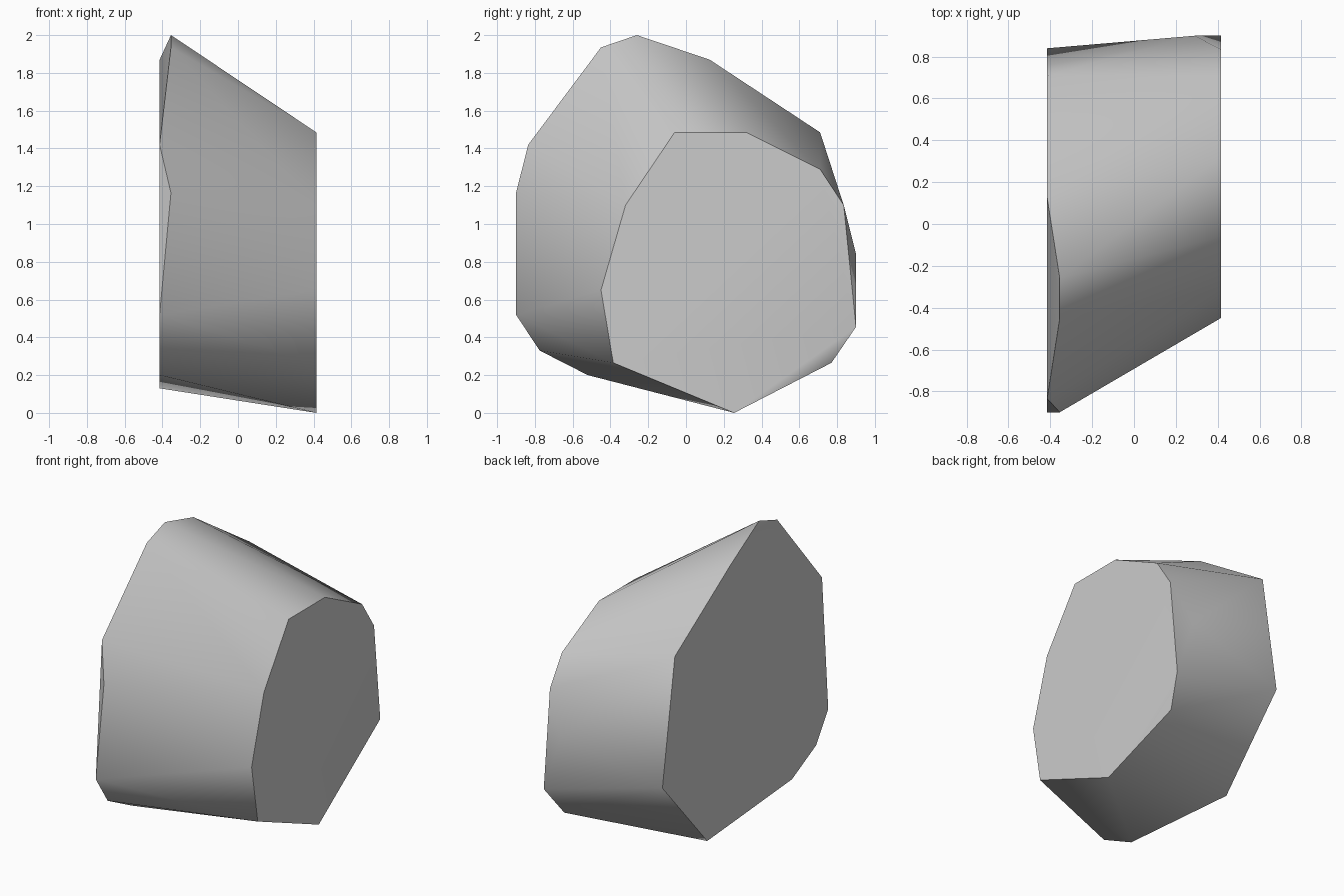
import bpy
import bmesh
import math

cube = bpy.data.objects.get("Cube")
if cube:
    bpy.data.objects.remove(cube, do_unlink=True)

# Stone colour
stone = bpy.data.materials.new("stone grey")
stone.use_nodes = True
grey = (0.6, 0.6, 0.6, 1)
stone.diffuse_color = grey
stone.node_tree.nodes["Principled BSDF"].inputs["Base Color"].default_value = grey

# Cross-sections of the rock as (y, z) corners, keyed by x
sections = {
    # small flat end and its chipped corners
    0.415: [(-0.06, 1.485), (0.32, 1.485), (0.71, 1.29), (0.835, 1.1), (0.9, 0.455),
            (0.255, 0), (-0.385, 0.265), (-0.45, 0.65), (-0.32, 1.1)],
    0.355: [(0.77, 0.265)],
    0.29: [(0.9, 0.84)],
    # large flat end and its chipped corners
    -0.355: [(-0.26, 2), (-0.45, 1.935), (-0.9, 1.165)],
    -0.415: [(0.125, 1.87), (0.71, 1.485), (0.84, 0.66), (0.37, 0.13),
             (-0.52, 0.2), (-0.775, 0.33), (-0.9, 0.52), (-0.835, 1.42)],
}

# Rock body: hull around the corners, flat ends merged
bm = bmesh.new()
for x, corners in sections.items():
    for y, z in corners:
        bm.verts.new((x, y, z))
bmesh.ops.convex_hull(bm, input=bm.verts)
bmesh.ops.dissolve_limit(bm, angle_limit=math.radians(1), verts=bm.verts, edges=bm.edges)
bmesh.ops.recalc_face_normals(bm, faces=bm.faces)

mesh = bpy.data.meshes.new("rock")
bm.to_mesh(mesh)
bm.free()
mesh.materials.append(stone)
rock = bpy.data.objects.new("rock", mesh)
bpy.context.collection.objects.link(rock)

# Soft facets with crisp ridges
bpy.ops.object.select_all(action="DESELECT")
rock.select_set(True)
bpy.context.view_layer.objects.active = rock
bpy.ops.object.shade_smooth_by_angle(angle=math.radians(45))
